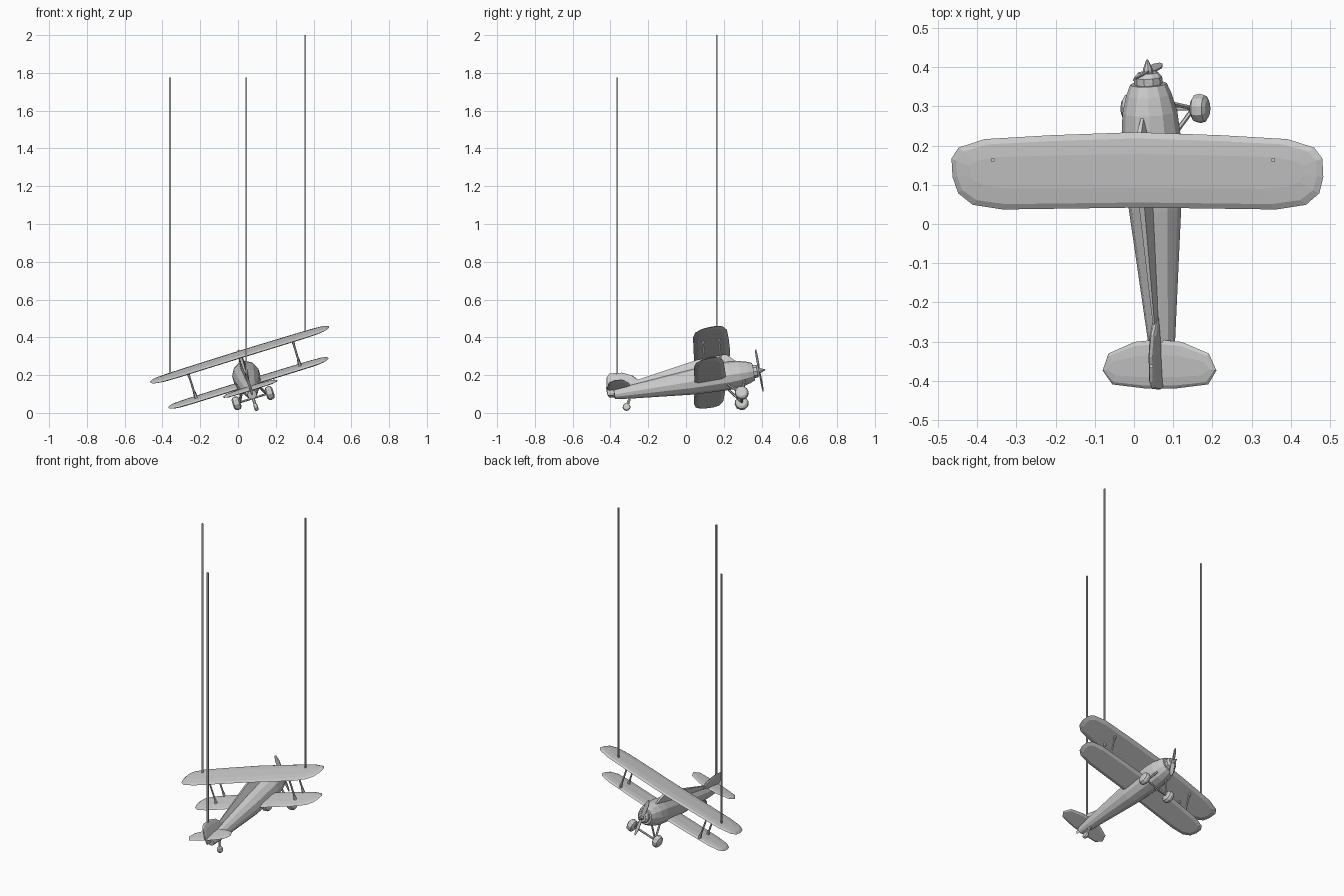
import bpy, bmesh, math
from mathutils import Matrix, Vector

if "Cube" in bpy.data.objects:
    bpy.data.objects.remove(bpy.data.objects["Cube"])

# Banked and climbing pose: all aircraft parts are built level, nose along +y
POSE = (Matrix.Translation((0.048, 0.138, 0.182))
        @ Matrix.Rotation(math.radians(-17.2), 4, 'Y')
        @ Matrix.Rotation(math.radians(9.8), 4, 'X'))


def finish(name, bm, matrix=POSE):
    bmesh.ops.recalc_face_normals(bm, faces=bm.faces)
    mesh = bpy.data.meshes.new(name)
    bm.to_mesh(mesh)
    bm.free()
    ob = bpy.data.objects.new(name, mesh)
    bpy.context.collection.objects.link(ob)
    ob.matrix_world = matrix
    return ob


def loft(name, rings, matrix=POSE):
    """Skin equal-length rings of points and cap both ends."""
    bm = bmesh.new()
    vs = [[bm.verts.new(p) for p in r] for r in rings]
    n = len(vs[0])
    for a, b in zip(vs, vs[1:]):
        for i in range(n):
            j = (i + 1) % n
            bm.faces.new((a[i], a[j], b[j], b[i]))
    bm.faces.new(vs[0])
    bm.faces.new(vs[-1])
    return finish(name, bm, matrix)


def body(name, sections, n=12):
    """Round body along y from (y, radius, centre z)."""
    return loft(name, [[(r * math.cos(math.tau * (i + .5) / n), y,
                         z + r * math.sin(math.tau * (i + .5) / n)) for i in range(n)]
                       for y, r, z in sections])


def plate(name, outline, thick, place):
    """Thin cambered plate with a sharp rim."""
    cx = sum(p[0] for p in outline) / len(outline)
    cy = sum(p[1] for p in outline) / len(outline)

    def ring(k, kx, z):
        return [(cx + (x - cx) * kx, cy + (y - cy) * k, z) for x, y in outline]
    return loft(name, [ring(.75, .95, -thick * .4), ring(1, 1, 0),
                       ring(.85, .97, thick * .4), ring(.45, .9, thick * .6)],
                POSE @ place)


def rod(name, a, b, r, n=6, r2=None, matrix=POSE):
    a, b = Vector(a), Vector(b)
    bm = bmesh.new()
    rot = (b - a).to_track_quat('Z', 'Y').to_matrix().to_4x4()
    bmesh.ops.create_cone(bm, cap_ends=True, segments=n, radius1=r,
                          radius2=r if r2 is None else r2, depth=(b - a).length,
                          matrix=Matrix.Translation((a + b) / 2) @ rot
                          @ Matrix.Rotation(math.pi / n, 4, 'Z'))
    return finish(name, bm, matrix)


def mirrored(half):
    return half + [(-x, y) for x, y in reversed(half) if x > 0]


def wheel(name, x, y, z, r, w):
    """Low-poly tyre with chamfered shoulders, axle along x."""
    n = 10
    loft(name, [[(x + dx, y + k * r * math.cos(math.tau * i / n),
                  z + k * r * math.sin(math.tau * i / n)) for i in range(n)]
                for dx, k in ((-w / 2, .6), (-w / 3, .9), (0, 1), (w / 3, .9), (w / 2, .6))])


# Fuselage, engine and spinner
body("fuselage", [(-.525, .024, .0), (-.45, .034, .0), (-.10, .067, -.002), (.09, .075, 0),
                  (.15, .070, 0), (.195, .058, 0), (.222, .047, 0)])
body("engine", [(.215, .036, 0), (.240, .036, 0), (.252, .026, 0)], 10)
body("spinner", [(.245, .014, 0), (.262, .012, 0), (.286, .002, 0)], 8)

# Raised spine: windscreen, wing pylon and tapering deck
loft("spine", [[(-w, y, .02), (w, y, .02), (w * .3, y, top), (-w * .3, y, top)]
               for y, w, top in ((.145, .012, .068), (.095, .024, .118),
                                 (-.06, .025, .113), (-.42, .006, .055))])

# Wings
half = [(0, .098), (.23, .090), (.405, .080), (.475, .058), (.495, .030), (.495, -.018),
        (.482, -.060), (.445, -.090), (.365, -.102), (0, -.097)]
plate("upper_wing", mirrored(half), .018, Matrix.Translation((0, .022, .130)))
plate("lower_wing", mirrored([(x * .895, y * .87) for x, y in half]), .018,
      Matrix.Translation((0, -.013, -.023)))

# Wing struts with thicker end fittings
for s, side in ((-1, "left"), (1, "right")):
    for yt, yb, pos in ((.058, .045, "front"), (-.028, -.042, "rear")):
        top, bot = Vector((s * .29, yt, .130)), Vector((s * .288, yb, -.022))
        rod(f"{side}_{pos}_strut", bot, top, .0055)
        rod(f"{side}_{pos}_lower_fitting", bot, bot.lerp(top, .22), .010, r2=.007)
        rod(f"{side}_{pos}_upper_fitting", top, top.lerp(bot, .18), .009, r2=.006)

# Tail surfaces
plate("tailplane", mirrored([(0, .066), (.063, .060), (.134, .030), (.152, -.014),
                             (.128, -.050), (.045, -.060), (0, -.060)]), .012,
      Matrix.Translation((0, -.50, .030)))
upright = Matrix(((0, 0, 1, 0), (1, 0, 0, 0), (0, 1, 0, 0), (0, 0, 0, 1)))
plate("fin", [(-.36, .025), (-.372, .040), (-.412, .088), (-.465, .113), (-.530, .120),
              (-.549, .101), (-.562, .04), (-.562, .0), (-.50, -.005)], .014, upright)

# Propeller blades with a slight twist
for s, name in ((1, "upper_blade"), (-1, "lower_blade")):
    loft(name, [[(w * c, .254 + s * w * t + d, s * z) for c, t, d in
                 ((-1, -.35, -.002), (1, .35, -.002), (1, .35, .002), (-1, -.35, .002))]
                for z, w in ((.004, .006), (.04, .011), (.085, .011), (.117, .004))])

# Main landing gear
for s, side in ((-1, "left"), (1, "right")):
    hub = (s * .075, .136, -.134)
    wheel(f"{side}_wheel", s * .092, .136, -.134, .038, .042)
    rod(f"{side}_front_leg", (s * .035, .165, -.05), hub, .006)
    rod(f"{side}_rear_leg", (s * .035, .07, -.055), hub, .006)
rod("axle", (-.09, .136, -.134), (.09, .136, -.134), .006)

# Tail wheel
wheel("tail_wheel", 0, -.473, -.079, .021, .022)
rod("tail_wheel_leg", (0, -.44, -.02), (0, -.473, -.079), .008)

# Hanging wires, vertical in the world
for name, x, y, z0, z1 in (("left_wire", -.36, .163, .195, 1.775),
                           ("right_wire", .355, .163, .415, 2.0),
                           ("tail_wire", .044, -.363, .19, 1.775)):
    rod(name, (x, y, z0), (x, y, z1), .006, n=4, matrix=Matrix())
